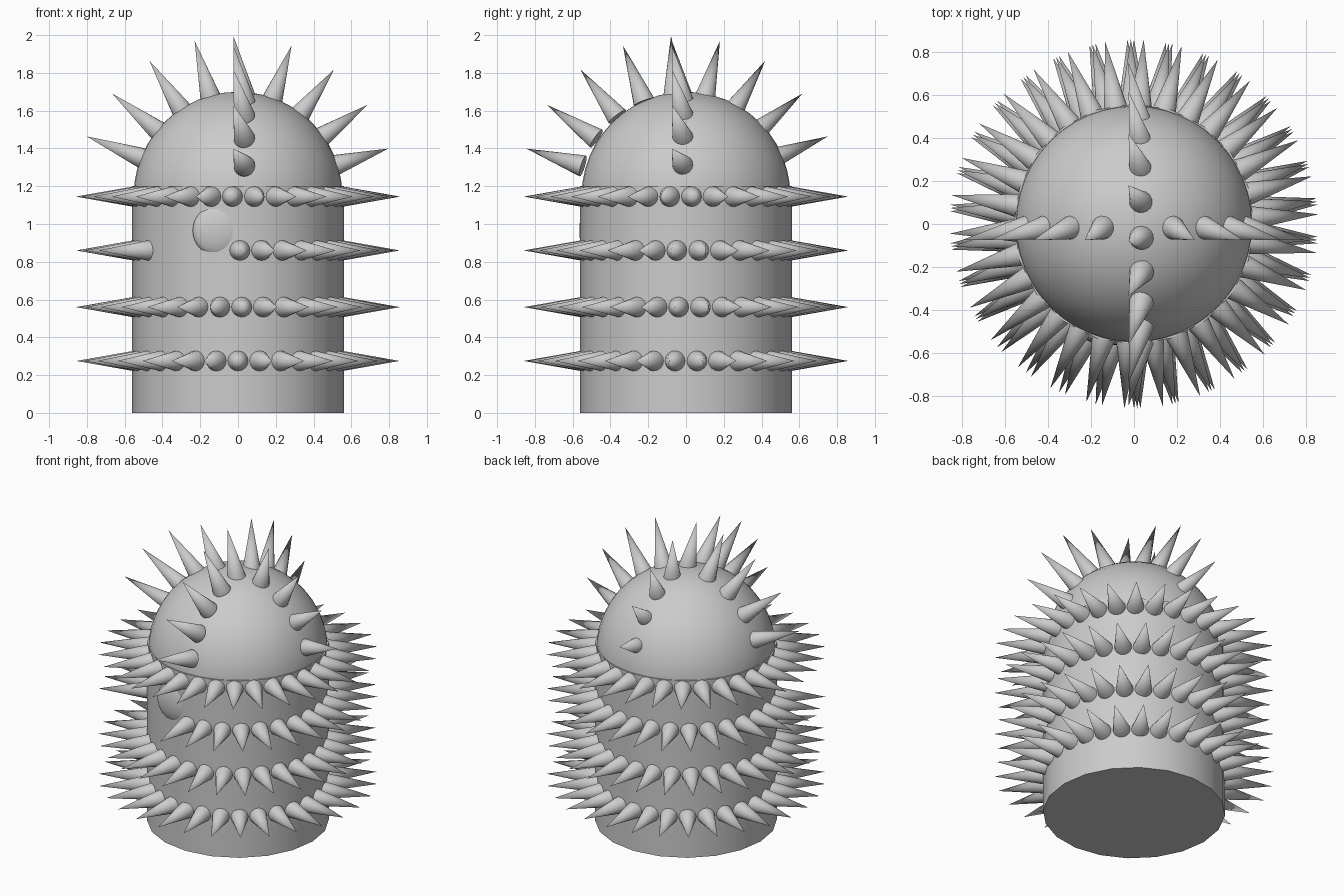
import bpy, math
from mathutils import Vector

if "Cube" in bpy.data.objects:
    bpy.data.objects.remove(bpy.data.objects["Cube"])


def smooth(ob, name, angle=40):
    ob.name = name
    bpy.ops.object.shade_smooth_by_angle(angle=math.radians(angle))
    return ob


def spike(base, tip, name, radius=0.058):
    # cone running from an embedded base centre to a sharp tip
    base, tip = Vector(base), Vector(tip)
    d = tip - base
    bpy.ops.mesh.primitive_cone_add(vertices=16, radius1=radius, radius2=0, depth=d.length,
                                    location=(base + tip) / 2)
    ob = bpy.context.object
    ob.rotation_euler = d.to_track_quat('Z', 'Y').to_euler()
    return smooth(ob, name)


# domed body: cylinder wall and a half sphere of the same width
bpy.ops.mesh.primitive_cylinder_add(vertices=20, radius=0.56, depth=1.2, location=(0, 0, 0.6))
smooth(bpy.context.object, "body_wall")
bpy.ops.mesh.primitive_uv_sphere_add(segments=48, ring_count=24, radius=0.553,
                                     location=(0, 0, 1.147))
smooth(bpy.context.object, "body_dome")

# low rounded bump on the front
bpy.ops.mesh.primitive_uv_sphere_add(segments=32, ring_count=16, radius=1,
                                     location=(-0.105, -0.515, 0.965))
bump = bpy.context.object
bump.scale = (0.135, 0.05, 0.135)
smooth(bump, "front_bump")

# four rings of spikes; the third leaves a gap beside the bump
COUNT = 30
for z, phase, gap in ((0.275, 0, ()), (0.56, 2, ()), (0.86, 1, (26, 27, 28, 29)), (1.145, -3, ())):
    for i in range(COUNT):
        if i in gap:
            continue
        a = math.radians(-90 + phase + i * 360 / COUNT)
        c, s = math.cos(a), math.sin(a)
        spike((0.53 * c, 0.53 * s, z), (0.86 * c, 0.86 * s, z), "ring_spike")

# two crossing arcs of leaning spikes over the dome
CZ = 1.15
for i in range(9):
    a = math.radians(17.4 + 17.65 * i)
    c, s = math.cos(a), math.sin(a)
    tip_r = 0.833 + 0.0035 * i
    bx, bz = 0.525 * c, CZ + 0.525 * s
    tx, tz = tip_r * c, CZ + tip_r * s
    if i != 4:
        spike((bx, -0.015, bz), (tx, -0.075, tz), "side_crest_spike")
    spike((0.035, -bx - 0.045, bz), (-0.025, -tx - 0.05, tz), "middle_crest_spike")
